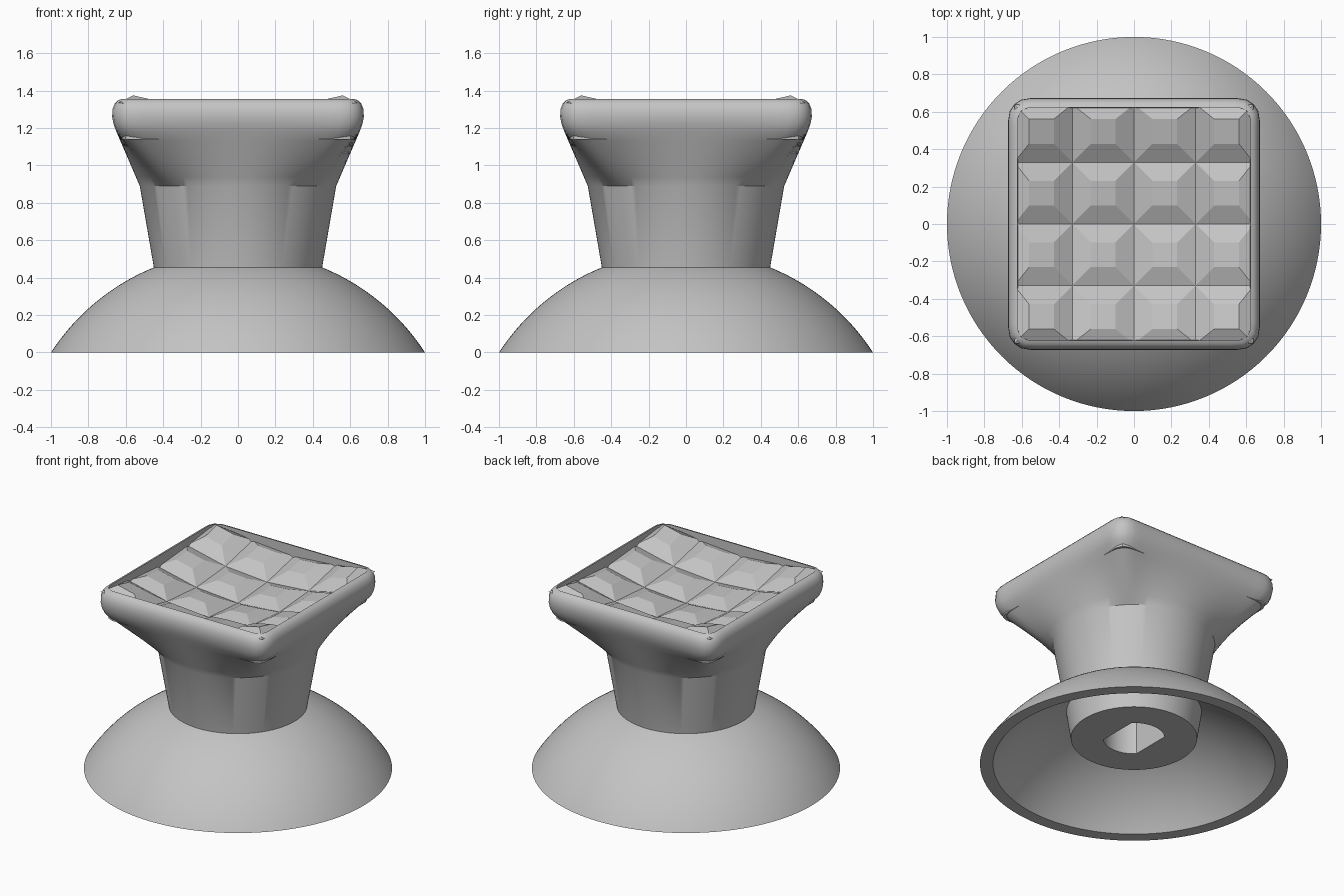
import bpy, bmesh, math

cube = bpy.data.objects.get("Cube")
if cube:
    bpy.data.objects.remove(cube)

SIDES = 128

grey = bpy.data.materials.new("matte grey")
grey.use_nodes = True
COLOUR = (0.55, 0.55, 0.55, 1)
grey.diffuse_color = COLOUR
grey.node_tree.nodes["Principled BSDF"].inputs["Base Color"].default_value = COLOUR


def finish(name, bm, smooth_angle=None):
    bmesh.ops.recalc_face_normals(bm, faces=bm.faces)
    mesh = bpy.data.meshes.new(name)
    bm.to_mesh(mesh)
    bm.free()
    mesh.materials.append(grey)
    obj = bpy.data.objects.new(name, mesh)
    bpy.context.collection.objects.link(obj)
    if smooth_angle:
        bpy.ops.object.select_all(action="DESELECT")
        obj.select_set(True)
        bpy.context.view_layer.objects.active = obj
        bpy.ops.object.shade_smooth_by_angle(angle=math.radians(smooth_angle))
    return obj


# Cross-sections, each giving a radius for an angle
def circle(r):
    return lambda t: r


def flatted_circle(r, flat):
    return lambda t: min(r, flat / max(abs(math.cos(t)), 1e-6))


def rounded_square(half, corner):
    def radius(t):
        t %= math.pi / 2
        t = min(t, math.pi / 2 - t)
        a = half - corner
        if half * math.tan(t) <= a:
            return half / math.cos(t)
        b = a * (math.cos(t) + math.sin(t))
        return b + math.sqrt(max(b * b - 2 * a * a + corner * corner, 0))
    return radius


def blend(f, g, k):
    return lambda t: f(t) * (1 - k) + g(t) * k


def loft(name, sections, loop, smooth_angle):
    bm = bmesh.new()
    rings = []
    for z, shape in sections:
        angles = [2 * math.pi * i / SIDES for i in range(SIDES)]
        rings.append([bm.verts.new((shape(t) * math.cos(t), shape(t) * math.sin(t), z))
                      for t in angles])
    pairs = list(zip(rings, rings[1:]))
    if loop:
        pairs.append((rings[-1], rings[0]))
    else:
        bm.faces.new(rings[0])
        bm.faces.new(rings[-1])
    for low, high in pairs:
        for i in range(SIDES):
            j = (i + 1) % SIDES
            bm.faces.new((low[i], low[j], high[j], high[i]))
    return finish(name, bm, smooth_angle)


# Hollow dome skirt: two concentric spherical shells
CENTRE = -0.649


def shell(rim, top, steps=24):
    radius = math.hypot(rim, CENTRE)
    start, end = math.asin(rim / radius), math.asin(top / radius)
    for i in range(steps + 1):
        a = start + (end - start) * i / steps
        yield max(radius * math.cos(a) + CENTRE, 0), circle(radius * math.sin(a))


loft("dome_skirt", list(shell(1, 0.43)) + list(shell(0.915, 0.42))[::-1], True, 30)

# Stick: socket hole, tapered neck, flare to a square head, rounded rim, inner wall
socket = flatted_circle(0.2, 0.14)
neck_top = circle(0.525)
head = rounded_square(0.65, 0.1)
stick = [(0.65, socket), (0.19, socket), (0.19, circle(0.41)),
         (0.455, circle(0.45)), (0.89, neck_top)]
stick += [(0.89 + 0.29 * k / 6, blend(neck_top, head, k / 6)) for k in range(1, 7)]
rim = [(1.22, 0.665), (1.26, 0.673), (1.3, 0.671), (1.33, 0.659), (1.348, 0.642), (1.355, 0.622)]
stick += [(z, rounded_square(half, half - 0.56)) for z, half in rim]
stick += [(1.14, rounded_square(0.62, 0.06))]
loft("stick_body", stick, False, 30)

# Concave grip pad covered with truncated pyramids
CELL = 0.33


def dish(x, y):
    return 1.18 + 0.23 * (x * x + y * y)


bm = bmesh.new()
for cx in range(-2, 2):
    for cy in range(-2, 2):
        base, top = [], []
        for u, v in ((0, 0), (1, 0), (1, 1), (0, 1)):
            x, y = (cx + u) * CELL, (cy + v) * CELL
            x, y = (max(-0.64, min(0.64, c)) for c in (x, y))
            base.append(bm.verts.new((x, y, min(dish(x, y), 1.335))))
            x, y = (cx + 0.3 + 0.4 * u) * CELL, (cy + 0.3 + 0.4 * v) * CELL
            top.append(bm.verts.new((x, y, dish(x, y) + 0.05)))
        bm.faces.new(top)
        for i in range(4):
            j = (i + 1) % 4
            bm.faces.new((base[i], base[j], top[j], top[i]))
bmesh.ops.remove_doubles(bm, verts=bm.verts, dist=0.0001)
finish("grip_pad", bm)
